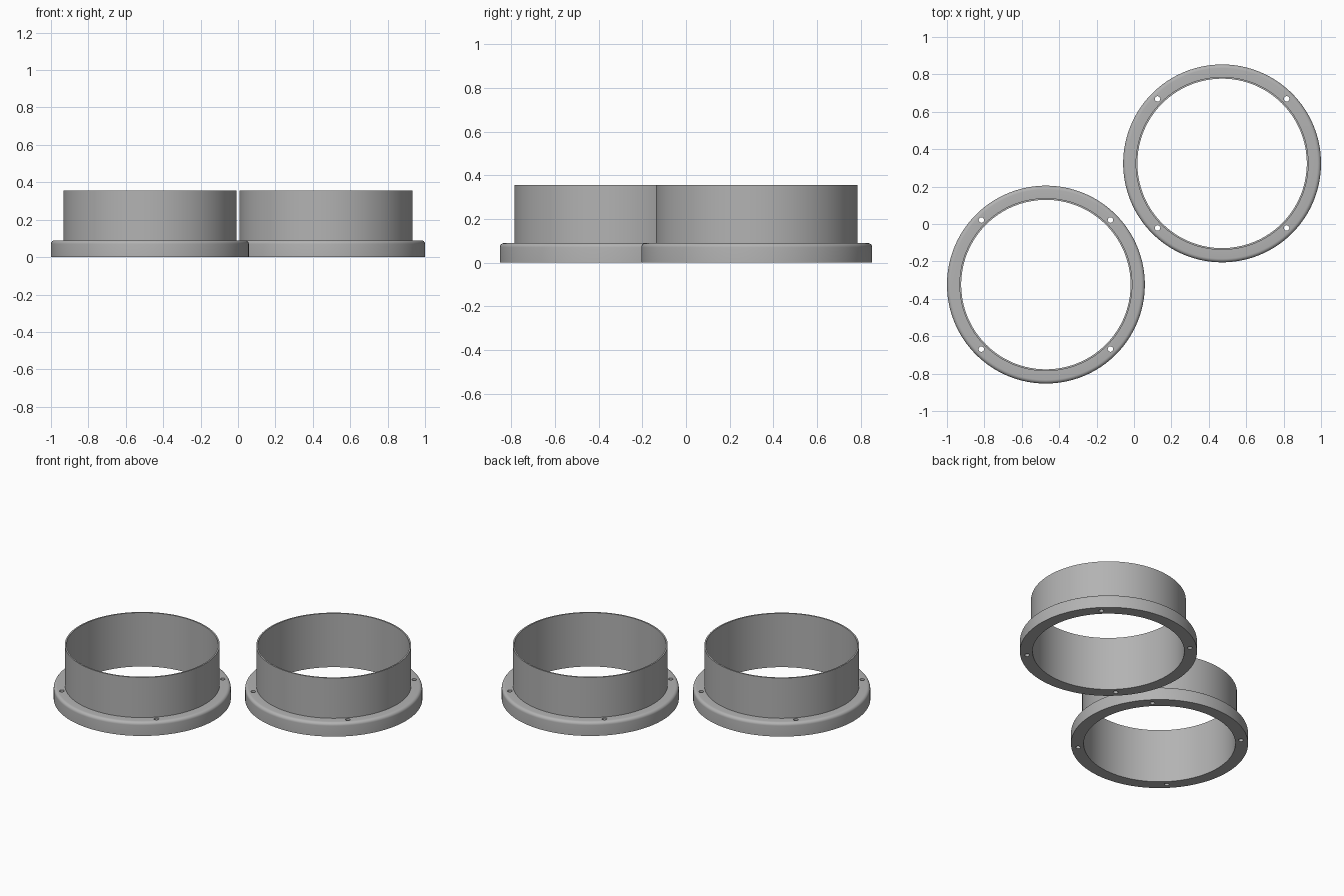
import bpy, bmesh, math
from mathutils import Matrix, Vector

if "Cube" in bpy.data.objects:
    bpy.data.objects.remove(bpy.data.objects["Cube"])

grey = bpy.data.materials.new("plain grey")
grey.diffuse_color = (0.45, 0.45, 0.45, 1)
grey.use_nodes = True
grey.node_tree.nodes["Principled BSDF"].inputs["Base Color"].default_value = grey.diffuse_color

R_OUT, R_TUBE, R_IN = 0.529, 0.4625, 0.453
H_FLANGE, H_TUBE, ROUND = 0.09, 0.355, 0.02
HOLE_R, HOLE_OFFSET = 0.0145, 0.345
SEGMENTS = 128


def collar_profile():
    """Closed (radius, height) section: tube wall, flange and its rounded rim."""
    pts = [(R_IN, 0), (R_OUT, 0)]
    for i in range(7):
        a = math.radians(15 * i)
        pts.append((R_OUT - ROUND + ROUND * math.cos(a),
                    H_FLANGE - ROUND + ROUND * math.sin(a)))
    return pts + [(R_TUBE, H_FLANGE), (R_TUBE, H_TUBE), (R_IN, H_TUBE)]


def make_object(name, bm):
    bmesh.ops.recalc_face_normals(bm, faces=bm.faces)
    mesh = bpy.data.meshes.new(name)
    bm.to_mesh(mesh)
    bm.free()
    mesh.materials.append(grey)
    obj = bpy.data.objects.new(name, mesh)
    bpy.context.collection.objects.link(obj)
    return obj


def make_collar(name, x, y):
    # Flanged tube: revolve the section
    bm = bmesh.new()
    rings = []
    for i in range(SEGMENTS):
        a = math.tau * i / SEGMENTS
        rings.append([bm.verts.new((r * math.cos(a), r * math.sin(a), z))
                      for r, z in collar_profile()])
    n = len(rings[0])
    for i in range(SEGMENTS):
        p, q = rings[i], rings[(i + 1) % SEGMENTS]
        for j in range(n):
            k = (j + 1) % n
            bm.faces.new((p[j], q[j], q[k], p[k]))
    collar = make_object(name, bm)

    # Four screw holes through the flange
    bm = bmesh.new()
    for sx in (-1, 1):
        for sy in (-1, 1):
            spot = Vector((sx * HOLE_OFFSET, sy * HOLE_OFFSET, H_FLANGE / 2))
            bmesh.ops.create_cone(bm, cap_ends=True, segments=24,
                                  radius1=HOLE_R, radius2=HOLE_R, depth=0.2,
                                  matrix=Matrix.Translation(spot))
    cutter = make_object(name + "_hole_cutter", bm)

    cut = collar.modifiers.new("screw holes", 'BOOLEAN')
    cut.operation = 'DIFFERENCE'
    cut.solver = 'EXACT'
    cut.object = cutter
    bpy.ops.object.select_all(action='DESELECT')
    collar.select_set(True)
    bpy.context.view_layer.objects.active = collar
    bpy.ops.object.modifier_apply(modifier=cut.name)
    bpy.data.objects.remove(cutter)

    bpy.ops.object.shade_smooth_by_angle(angle=math.radians(30))
    collar.location = (x, y, 0)


make_collar("front_left_collar", -0.471, -0.324)
make_collar("back_right_collar", 0.471, 0.324)
